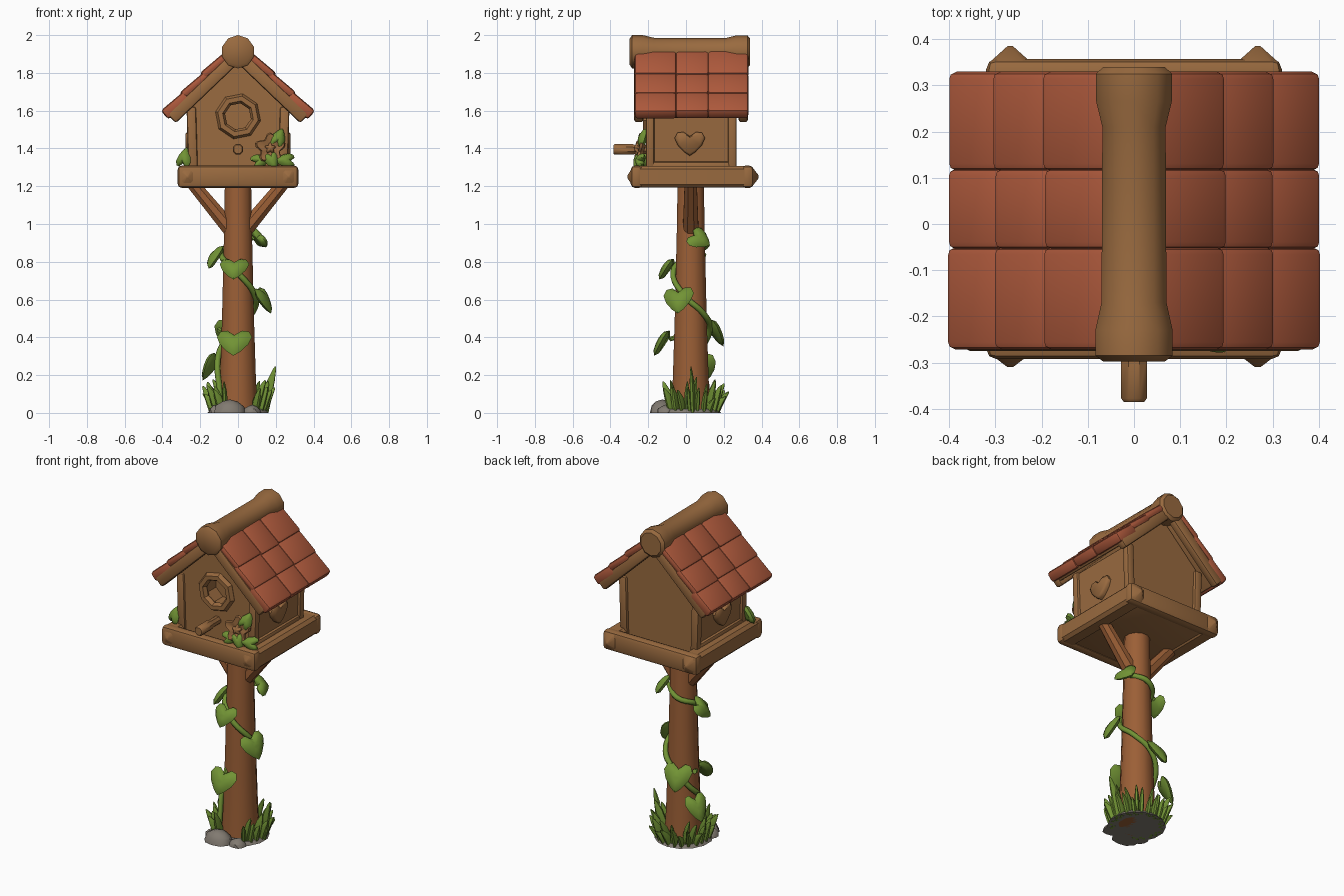
import bpy, bmesh, math, random
from mathutils import Vector, Matrix, Euler

random.seed(4)
if "Cube" in bpy.data.objects:
    bpy.data.objects.remove(bpy.data.objects["Cube"])


def material(name, rgb):
    m = bpy.data.materials.new(name)
    m.use_nodes = True
    m.diffuse_color = (*rgb, 1)
    m.node_tree.nodes["Principled BSDF"].inputs["Base Color"].default_value = (*rgb, 1)
    return m


WOOD = material("house wood", (0.32, 0.145, 0.05))
POST = material("post wood", (0.33, 0.115, 0.037))
ROOF = material("roof red", (0.42, 0.1, 0.045))
LEAF = material("leaf green", (0.165, 0.29, 0.035))
STONE = material("stone grey", (0.22, 0.195, 0.165))
MID = 0.025  # depth of the post axis


def finish(name, bm, mat, matrix=None, angle=40):
    """Turn a bmesh into a named, coloured, shaded object."""
    if matrix:
        bmesh.ops.transform(bm, matrix=matrix, verts=bm.verts)
    bmesh.ops.recalc_face_normals(bm, faces=bm.faces)
    mesh = bpy.data.meshes.new(name)
    bm.to_mesh(mesh)
    bm.free()
    mesh.materials.append(mat)
    ob = bpy.data.objects.new(name, mesh)
    bpy.context.collection.objects.link(ob)
    smooth(ob, angle)
    return ob


def smooth(ob, angle=40):
    bpy.ops.object.select_all(action="DESELECT")
    ob.select_set(True)
    bpy.context.view_layer.objects.active = ob
    bpy.ops.object.shade_smooth_by_angle(angle=math.radians(angle))


def box(name, centre, size, mat, bevel=0.015, rot_y=0):
    bm = bmesh.new()
    bmesh.ops.create_cube(bm, size=1, matrix=Matrix.Diagonal((*size, 1)))
    bmesh.ops.bevel(bm, geom=bm.edges[:], offset=bevel, segments=2, affect="EDGES", profile=0.5)
    return finish(name, bm, mat, Matrix.Translation(centre) @ Matrix.Rotation(rot_y, 4, "Y"))


def loft(name, rings, mat, matrix=None, angle=40):
    """Skin closed rings of points and cap both ends."""
    bm = bmesh.new()
    loops = [[bm.verts.new(p) for p in ring] for ring in rings]
    n = len(loops[0])
    for a, b in zip(loops, loops[1:]):
        for i in range(n):
            j = (i + 1) % n
            bm.faces.new((a[i], a[j], b[j], b[i]))
    bm.faces.new(loops[0])
    bm.faces.new(loops[-1])
    return finish(name, bm, mat, matrix, angle)


def circle(r, z, n, squash=1.0, x=0.0):
    return [(x + r * math.cos(t), r * squash * math.sin(t), z)
            for t in (2 * math.pi * (i + 0.5) / n for i in range(n))]


def rod(name, start, end, stops, mat, sides=10):
    """Round bar; stops are (fraction along, radius)."""
    a, b = Vector(start), Vector(end)
    m = Matrix.Translation(a) @ (b - a).to_track_quat("Z", "Y").to_matrix().to_4x4()
    return loft(name, [circle(r, f * (b - a).length, sides) for f, r in stops], mat, m)


def pad(name, outline, rings, mat, matrix):
    """Domed plate: the outline scaled and raised ring by ring."""
    return loft(name, [[(x * s, y * s, z) for x, y in outline] for s, z in rings], mat, matrix, 50)


def facing(loc, normal, spin=0.0):
    """Local z looks along normal, local y points up."""
    n = Vector(normal).normalized()
    x = Vector((0, 0, 1)).cross(n).normalized()
    m = Matrix((x, n.cross(x), n)).transposed().to_4x4()
    return Matrix.Translation(loc) @ m @ Matrix.Rotation(spin, 4, "Z")


HALF = [(0, 0.3), (0.22, 0.5), (0.42, 0.46), (0.52, 0.22), (0.42, -0.1), (0.2, -0.42)]
HEART = HALF + [(0, -0.6)] + [(-x, y) for x, y in HALF[:0:-1]]


def leaf(loc, normal, w, h, spin=0.0):
    pad("ivy_leaf", [(x * w, y * h) for x, y in HEART],
        [(0.7, -0.015), (1, 0), (0.75, 0.018), (0.3, 0.026)], LEAF, facing(loc, normal, spin))


# Post and side braces
rod("post", (0, MID, 0), (0, MID, 1.22),
    [(0, 0.108), (0.15, 0.098), (0.4, 0.088), (0.8, 0.076), (1, 0.072)], POST, 12)
for s in (-1, 1):
    rod("brace", (s * 0.03, MID, 0.96), (s * 0.245, MID, 1.22), [(0, 0.045), (1, 0.035)], POST, 8)

# Tray: floor, front and back rails, side rails with pointed ends
box("tray_floor", (0, 0.035, 1.225), (0.58, 0.6, 0.05), WOOD)
for y in (-0.26, 0.325):
    box("tray_rail", (0, y, 1.25), (0.64, 0.065, 0.118), WOOD, 0.022)
for s in (-1, 1):
    rings = []
    for y, k in ((-0.31, 0.12), (-0.28, 0.9), (-0.25, 1), (0.31, 1), (0.35, 0.9), (0.385, 0.12)):
        rings.append([(s * 0.268 + k * dx, y, 1.25 + k * dz) for dx, dz in
                      ((-0.05, -0.04), (-0.032, -0.058), (0.032, -0.058), (0.05, -0.04),
                       (0.05, 0.04), (0.032, 0.058), (-0.032, 0.058), (-0.05, 0.04))])
    loft("tray_side_rail", rings, WOOD)

# House body with a recessed round entrance
profile = [(-0.243, 1.23), (0.243, 1.23), (0.258, 1.61), (0, 1.865), (-0.258, 1.61)]
body = loft("house_body", [[(x, y, z) for x, z in profile] for y in (-0.2, 0.25)], WOOD)
cutter = rod("entrance_cutter", (0, -0.3, 1.57), (0, -0.1, 1.57), [(0, 0.085), (1, 0.085)], WOOD, 8)
cutter.hide_render = True
cut = body.modifiers.new("entrance", "BOOLEAN")
cut.operation, cut.object, cut.solver = "DIFFERENCE", cutter, "EXACT"
bpy.context.view_layer.objects.active = body
bpy.ops.object.modifier_apply(modifier=cut.name)
bpy.data.objects.remove(cutter)
smooth(body, 30)
for s in (-1, 1):
    for y in (-0.19, 0.245):
        box("corner_post", (s * 0.242, y, 1.43), (0.05, 0.045, 0.38), WOOD, 0.012, s * 0.03)
    box("wall_skirt", (s * 0.238, MID, 1.305), (0.05, 0.42, 0.05), WOOD)
    pad("side_heart", [(x * 0.155, y * 0.115) for x, y in HEART],
        [(1, 0), (1, 0.022), (0.82, 0.033)], WOOD, facing((s * 0.245, 0.02, 1.43), (s, 0, 0)))
bpy.ops.mesh.primitive_torus_add(major_segments=8, minor_segments=6, major_radius=0.096,
                                 minor_radius=0.026, location=(0, -0.205, 1.57),
                                 rotation=(math.pi / 2, 0.2, 0))
ring = bpy.context.object
ring.name = "entrance_ring"
ring.data.materials.append(WOOD)
smooth(ring, 35)
rod("perch", (0, -0.15, 1.395), (0, -0.385, 1.395),
    [(0, 0.025), (0.5, 0.025), (0.56, 0.03), (0.97, 0.03), (1, 0.024)], WOOD, 8)

# Roof: under boards, gable boards and overlapping tiles on both slopes
PITCH = math.radians(43.7)


def on_slope(s, d, y, h):
    return (s * (d * math.cos(PITCH) + h * math.sin(PITCH)), y,
            1.85 - d * math.sin(PITCH) + h * math.cos(PITCH))


for s in (-1, 1):
    box("roof_board", on_slope(s, 0.22, 0.03, 0.042), (0.46, 0.54, 0.035), WOOD, 0.008, s * PITCH)
    for y in (-0.25, 0.303):
        box("gable_board", on_slope(s, 0.216, y, 0.032), (0.482, 0.05, 0.066), WOOD, 0.014, s * PITCH)
    for row, (d0, d1) in enumerate(((-0.02, 0.19), (0.16, 0.34), (0.31, 0.466))):
        thick = 0.062 if row == 2 else 0.042
        for y0, y1 in ((-0.272, -0.05), (-0.055, 0.12), (0.115, 0.33)):
            d1j = d1 + random.uniform(-0.014, 0.006)
            box("roof_tile", on_slope(s, (d0 + d1j) / 2, (y0 + y1) / 2, 0.097 - thick / 2),
                (d1j - d0, y1 - y0, thick), ROOF, 0.016, s * (PITCH - 0.06))

# Ridge log with swollen ends
ridge = [(-0.298, 0.07), (-0.285, 0.088), (-0.23, 0.088), (-0.17, 0.074),
         (0.21, 0.072), (0.265, 0.086), (0.325, 0.087), (0.34, 0.07)]
loft("ridge_log", [[(x, y, 1.912 + z) for x, z, _ in circle(r, 0, 10)] for y, r in ridge], WOOD)

# Flower with leaves on the tray
petals = [((0.07 + 0.016 * math.cos(5 * t)) * math.cos(t), (0.07 + 0.016 * math.cos(5 * t)) * math.sin(t))
          for t in (2 * math.pi * i / 30 for i in range(30))]
pad("flower", petals, [(0.7, -0.02), (1, 0), (0.9, 0.014), (0.35, 0.006), (0.28, 0.022), (0.12, 0.028)],
    WOOD, facing((0.17, -0.245, 1.4), (0.15, -1, 0.15), 0.3))
for x, y, z, spin in ((0.215, -0.225, 1.455, 2.7), (0.12, -0.24, 1.335, 1.9), (0.18, -0.25, 1.335, 0.3),
                      (0.25, -0.24, 1.335, -1.6), (-0.285, -0.2, 1.35, 3.0)):
    leaf((x, y, z), (0.2 if x > 0 else -0.4, -1, 0.3), 0.08, 0.1, spin)

# Vine winding down the post: (degrees, height)
vine = bpy.data.curves.new("vine", "CURVE")
vine.dimensions, vine.bevel_depth, vine.bevel_resolution, vine.resolution_u = "3D", 0.016, 1, 5
path = [(20, 0.93), (100, 0.89), (180, 0.84), (265, 0.75), (340, 0.62),
        (400, 0.53), (455, 0.45), (500, 0.36), (545, 0.27), (570, 0.12), (575, 0.02)]
spline = vine.splines.new("BEZIER")
spline.bezier_points.add(len(path) - 1)
for p, (deg, z) in zip(spline.bezier_points, path):
    r = 0.118 - 0.035 * z
    p.co = (r * math.cos(math.radians(deg)), MID + r * math.sin(math.radians(deg)), z)
    p.handle_left_type = p.handle_right_type = "AUTO"
vine.materials.append(LEAF)
bpy.context.collection.objects.link(bpy.data.objects.new("vine", vine))
rod("vine_twig", (-0.1, 0.06, 0.44), (-0.03, -0.085, 0.39), [(0, 0.014), (1, 0.012)], LEAF, 6)
for loc, normal, w, h, spin in (
        ((0.11, 0.07, 0.92), (0.8, 0.3, 0.6), 0.14, 0.11, 0.9),
        ((-0.125, 0.03, 0.82), (-1, -0.2, 0.7), 0.13, 0.13, 0.5),
        ((-0.02, -0.1, 0.765), (-0.1, -1, 0.7), 0.15, 0.12, 0),
        ((0.135, -0.04, 0.6), (1, -0.3, 0.55), 0.16, 0.14, 0.1),
        ((-0.02, -0.125, 0.375), (-0.1, -1, 0.6), 0.18, 0.14, 0),
        ((-0.05, 0.155, 0.43), (-0.3, 1, 0.6), 0.16, 0.15, 0),
        ((-0.145, 0.1, 0.25), (-1, 0.5, 0.6), 0.13, 0.15, 0.1)):
    leaf(loc, normal, w, h, spin)

# Grass blades around the base, leaving the front to the stones
loft("ground_disc", [circle(0.165, 0, 14), circle(0.15, 0.02, 14)], STONE, Matrix.Translation((0, 0.02, 0)))


def grass(deg, r, height, lean):
    rings = [circle(w, height * f, 6, 0.55, lean * f * f) for f, w in
             ((0, 0.018), (0.35, 0.026), (0.7, 0.021), (0.93, 0.01), (1, 0.003))]
    turn = Matrix.Rotation(math.radians(deg), 4, "Z")
    side = Matrix.Rotation(math.pi / 2, 4, "Z") if r < 0.12 else Matrix.Identity(4)
    loft("grass_blade", rings, LEAF,
         Matrix.Translation((0, MID, 0)) @ turn @ Matrix.Translation((r, 0, 0)) @ side
         @ Euler((-0.1 if r < 0.12 else 0, 0.1, random.uniform(-0.4, 0.4))).to_matrix().to_4x4())


for i in range(19):
    deg = -48 + i * 15.5
    grass(deg, 0.135, random.uniform(0.08, 0.15), random.uniform(0.03, 0.06))
    if i % 3 != 1:
        grass(deg + 6, 0.122, random.uniform(0.14, 0.2), random.uniform(0.02, 0.05))
grass(5, 0.145, 0.25, 0.03)

# Stones at the front
for x, y, rx, ry, rz in ((-0.045, -0.125, 0.085, 0.068, 0.07), (0.075, -0.11, 0.05, 0.045, 0.042),
                         (-0.11, -0.08, 0.05, 0.05, 0.045)):
    bm = bmesh.new()
    bmesh.ops.create_icosphere(bm, subdivisions=2, radius=1)
    for v in bm.verts:
        v.co *= random.uniform(0.92, 1.04)
        v.co.z = max(v.co.z, 0)
    finish("stone", bm, STONE, Matrix.Translation((x, y, 0)) @ Matrix.Diagonal((rx, ry, rz, 1)), 30)
